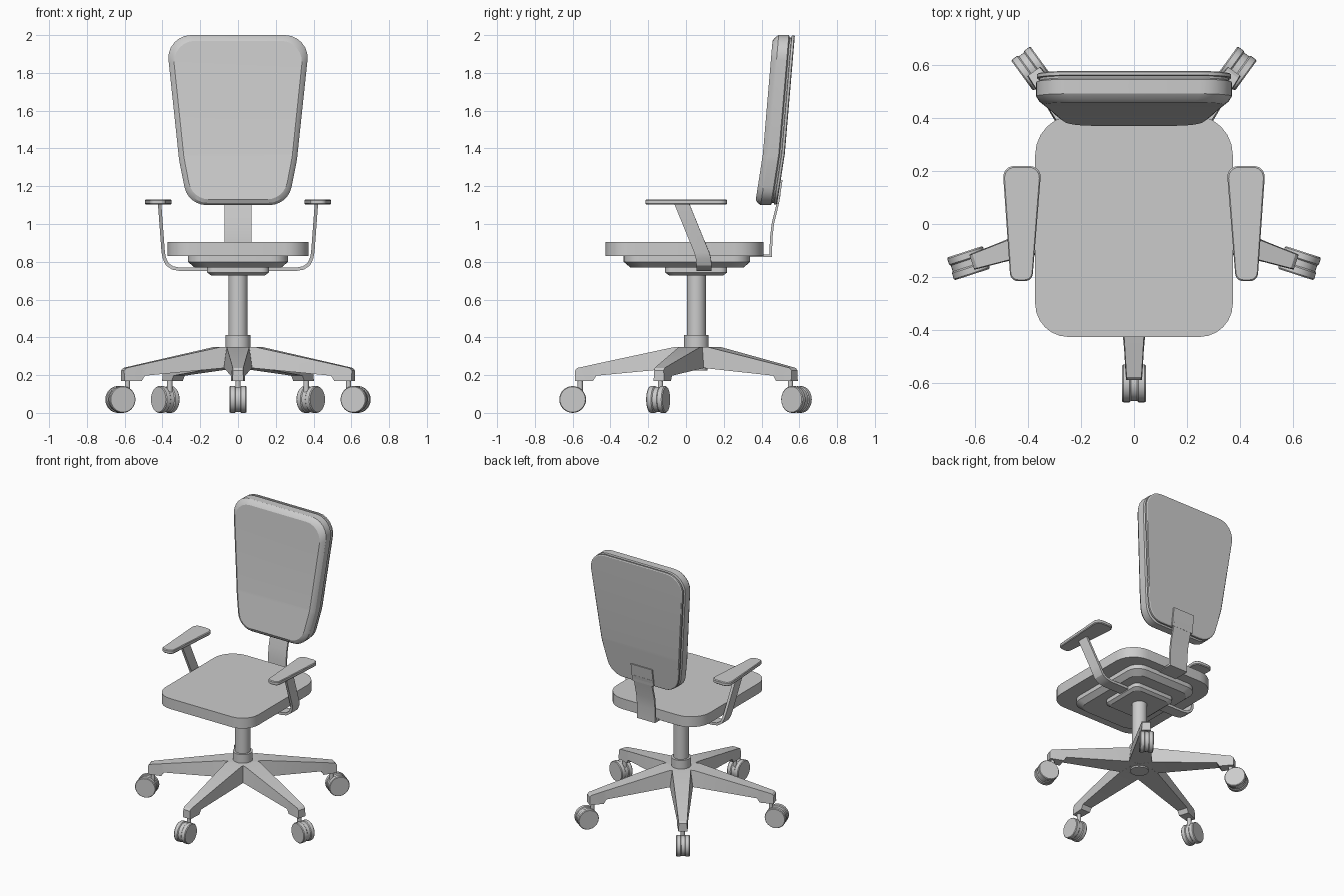
import bpy, bmesh
from math import sin, cos, pi, radians
from mathutils import Vector, Matrix

if "Cube" in bpy.data.objects:
    bpy.data.objects.remove(bpy.data.objects["Cube"])

BASE_Y = 0.055


def loft(name, rings):
    """Skin a list of equal-length point rings and cap both ends."""
    bm = bmesh.new()
    vs = [[bm.verts.new(p) for p in ring] for ring in rings]
    n = len(vs[0])
    for a, b in zip(vs, vs[1:]):
        for i in range(n):
            bm.faces.new((a[i], a[(i + 1) % n], b[(i + 1) % n], b[i]))
    bm.faces.new(vs[0])
    bm.faces.new(vs[-1])
    bmesh.ops.recalc_face_normals(bm, faces=bm.faces)
    me = bpy.data.meshes.new(name)
    bm.to_mesh(me)
    bm.free()
    ob = bpy.data.objects.new(name, me)
    bpy.context.collection.objects.link(ob)
    return ob


def rounded(corners, seg=6):
    """Round the corners (x, y, radius) of a convex polygon with arcs."""
    pts = []
    for i, (x, y, r) in enumerate(corners):
        p = Vector((x, y))
        a = (Vector(corners[i - 1][:2]) - p).normalized()
        b = (Vector(corners[(i + 1) % len(corners)][:2]) - p).normalized()
        half = a.angle(b) / 2
        c = p + (a + b).normalized() * (r / sin(half))
        t = r * cos(half) / sin(half)
        s, e = p + a * t - c, p + b * t - c
        ang = pi - 2 * half
        for k in range(seg + 1):
            f = k / seg
            pts.append(c + (s * sin((1 - f) * ang) + e * sin(f * ang)) / sin(ang))
    return pts


def box_outline(hx, y0, y1, r_front, r_back):
    return rounded([(-hx, y0, r_front), (hx, y0, r_front),
                    (hx, y1, r_back), (-hx, y1, r_back)])


def slab(name, outline, levels):
    """Stack an outline at levels (z, inset), scaled about its centre."""
    xs, ys = [p.x for p in outline], [p.y for p in outline]
    cx, cy = (min(xs) + max(xs)) / 2, (min(ys) + max(ys)) / 2
    hx, hy = max(xs) - cx, max(ys) - cy
    return loft(name, [[(cx + (p.x - cx) * (1 - i / hx), cy + (p.y - cy) * (1 - i / hy), z)
                        for p in outline] for z, i in levels])


def lathe(name, profile, n=32):
    return loft(name, [[(r * cos(2 * pi * k / n), r * sin(2 * pi * k / n), z)
                        for k in range(n)] for r, z in profile])


# Seat cushion and the two stepped plates below it
slab("seat", box_outline(0.372, -0.425, 0.41, 0.125, 0.15), [(0.83, 0), (0.905, 0)])
slab("seat_pan", box_outline(0.265, -0.33, 0.34, 0.09, 0.09),
     [(0.77, 0.035), (0.8, 0), (0.83, 0)])
slab("tilt_mechanism", box_outline(0.163, -0.11, 0.218, 0.04, 0.04),
     [(0.728, 0.02), (0.743, 0), (0.77, 0)])

# Gas column and collar
for name, prof in (("column", [(0.06, 0.225), (0.06, 0.24), (0.05, 0.24), (0.05, 0.735)]),
                   ("column_collar", [(0.065, 0.33), (0.065, 0.412)])):
    lathe(name, prof).location.y = BASE_Y

# Five-star base with twin-wheel casters
sections = [(0.0, 0.35, 0.235, 0.06, 0.075), (0.11, 0.35, 0.237, 0.06, 0.075),
            (0.53, 0.26, 0.197, 0.034, 0.037), (0.548, 0.256, 0.168, 0.033, 0.036),
            (0.63, 0.238, 0.168, 0.028, 0.031), (0.642, 0.225, 0.168, 0.026, 0.03)]
wheel = [(0.066, 0.012), (0.071, 0.017), (0.071, 0.04), (0.067, 0.045)]
tilt = Matrix.Rotation(radians(90), 4, 'X')
for k in range(5):
    place = Matrix.Translation((0, BASE_Y, 0)) @ Matrix.Rotation(radians(-90 + 72 * k), 4, 'Z')
    leg = loft(f"base_leg_{k+1}", [[(r, -wb, zb), (r, wb, zb), (r, wt, zt), (r, -wt, zt)]
                                   for r, zt, zb, wt, wb in sections])
    leg.matrix_world = place
    stem = lathe(f"caster_stem_{k+1}", [(0.014, 0.1), (0.014, 0.175)], 16)
    stem.matrix_world = place @ Matrix.Translation((0.615, 0, 0))
    axle = place @ Matrix.Translation((0.655, 0, 0.071)) @ tilt
    lathe(f"caster_hub_{k+1}", [(0.066, -0.012), (0.066, 0.012)]).matrix_world = axle
    for side, s in (("a", 1), ("b", -1)):
        w = lathe(f"caster_wheel_{k+1}{side}", [(r, s * z) for r, z in wheel])
        w.matrix_world = axle

# Armrests: bent flat bar and tapered pad on each side
path = [(0.12, 0.095, 0.76), (0.305, 0.095, 0.76), (0.345, 0.095, 0.767),
        (0.375, 0.095, 0.787), (0.39, 0.092, 0.82), (0.396, 0.083, 0.85),
        (0.415, -0.022, 1.107)]
for side, s in (("right", 1), ("left", -1)):
    rings = []
    for i, (x, y, z) in enumerate(path):
        a, b = path[max(i - 1, 0)], path[min(i + 1, len(path) - 1)]
        n = Vector((-(b[2] - a[2]), 0, b[0] - a[0])).normalized() * 0.009
        rings.append([(s * (x + u * n.x), y + v, z + u * n.z)
                      for u, v in ((-1, -0.04), (1, -0.04), (1, 0.04), (-1, 0.04))])
    loft(f"{side}_arm_bar", rings)
    pad = rounded([(0.383, -0.215, 0.03), (0.465, -0.215, 0.03),
                   (0.495, 0.218, 0.04), (0.348, 0.218, 0.04)])
    for p in pad:
        p.x *= s
    slab(f"{side}_arm_pad", pad, [(1.103, 0.005), (1.108, 0), (1.125, 0), (1.13, 0.005)])


# Backrest: padded front, groove and rear shell, leaned in two planes
def lean(z):
    return 0.365 + (z - 1.1) * 0.155 if z < 1.37 else 0.407 + (z - 1.37) * 0.085


half = [(0.265, 1.1, 0.12), (0.312, 1.34, 0.3), (0.382, 2.0, 0.12)]
outline = rounded(half + [(-x, z, r) for x, z, r in reversed(half)])
back = slab("backrest", outline,
            [(0, 0.03), (0.012, 0.012), (0.03, 0), (0.084, 0), (0.09, 0.012),
             (0.098, 0.012), (0.1, 0.002), (0.112, 0.002), (0.116, 0.008)])
bm = bmesh.new()
bm.from_mesh(back.data)
bmesh.ops.bisect_plane(bm, geom=bm.verts[:] + bm.edges[:] + bm.faces[:],
                       plane_co=(0, 1.37, 0), plane_no=(0, 1, 0))
for v in bm.verts:
    x, z, d = v.co
    v.co = (x, lean(z) + d, z)
bmesh.ops.recalc_face_normals(bm, faces=bm.faces)
bm.to_mesh(back.data)
bm.free()


# Back support strip and mounting tab
def strip(name, hw, front, rear):
    loft(name, [[(-hw, *f), (hw, *f), (hw, *r), (-hw, *r)] for f, r in zip(front, rear)])


strip("back_support", 0.072,
      [(0.3, 0.838), (0.442, 0.838), (0.444, 0.92), (0.453, 1.0), (0.475, 1.09), (0.487, 1.15)],
      [(0.3, 0.824), (0.456, 0.824), (0.457, 0.92), (0.466, 1.0), (0.488, 1.09), (0.5, 1.15)])
strip("back_mount_tab", 0.085, [(0.47, 1.105), (0.488, 1.23)], [(0.492, 1.105), (0.511, 1.232)])

# Smooth the curved sides, keep the edges crisp
bpy.ops.object.select_all(action='SELECT')
bpy.context.view_layer.objects.active = back
bpy.ops.object.shade_smooth_by_angle(angle=radians(25))
